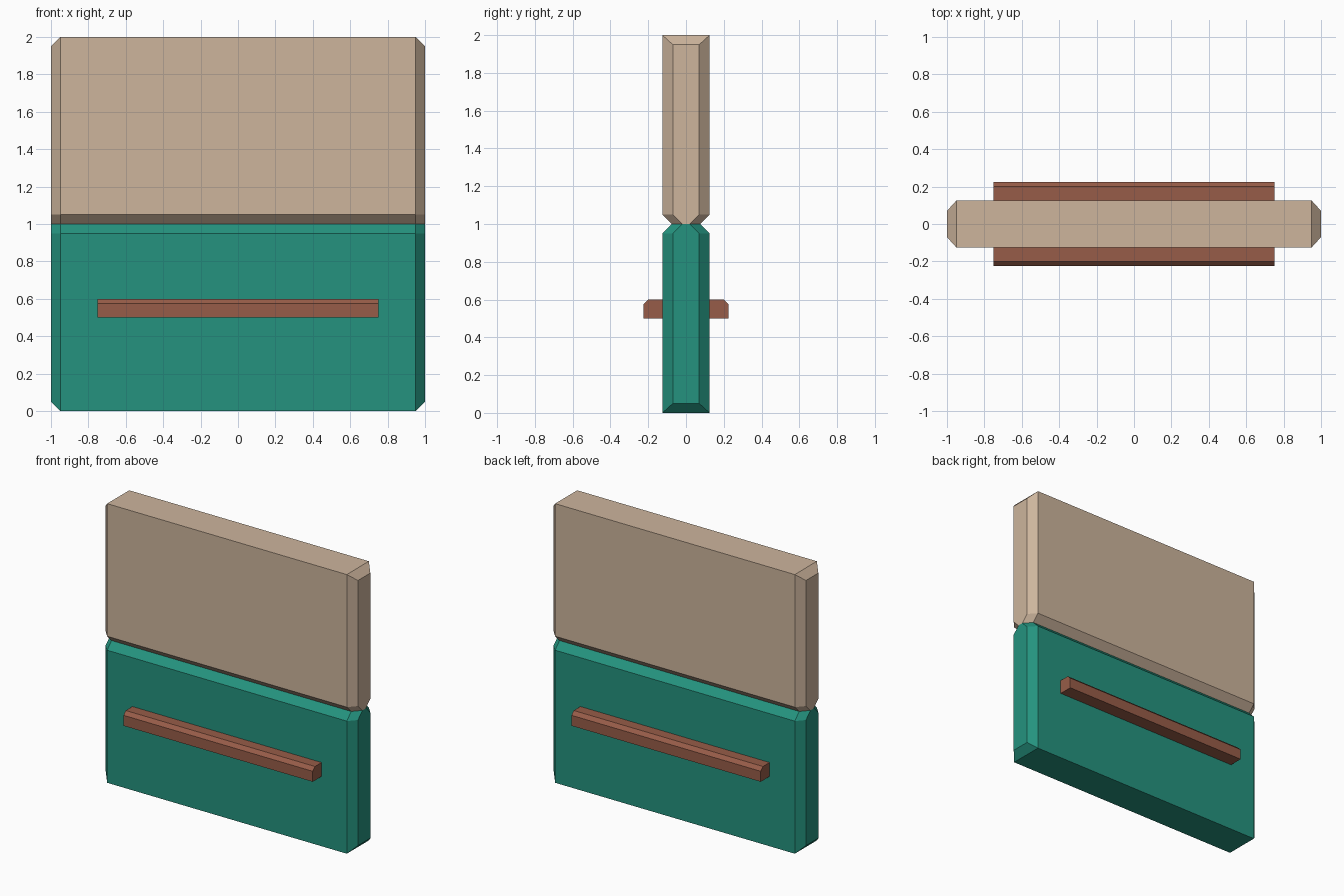
import bpy, bmesh, math

if "Cube" in bpy.data.objects:
    bpy.data.objects.remove(bpy.data.objects["Cube"])


def material(name, color):
    m = bpy.data.materials.new(name)
    m.diffuse_color = (*color, 1)
    m.use_nodes = True
    m.node_tree.nodes["Principled BSDF"].inputs["Base Color"].default_value = m.diffuse_color
    return m


tan = material("tan", (0.61, 0.46, 0.335))
teal = material("teal", (0.018, 0.29, 0.21))
brown = material("reddish_brown", (0.31, 0.108, 0.065))


def hull(name, points, mat):
    """Convex solid around the points, with coplanar triangles merged."""
    bm = bmesh.new()
    verts = [bm.verts.new(p) for p in points]
    bmesh.ops.convex_hull(bm, input=verts)
    bmesh.ops.dissolve_limit(bm, angle_limit=math.radians(0.5),
                             verts=bm.verts[:], edges=bm.edges[:])
    bmesh.ops.recalc_face_normals(bm, faces=bm.faces[:])
    mesh = bpy.data.meshes.new(name)
    bm.to_mesh(mesh)
    bm.free()
    mesh.materials.append(mat)
    obj = bpy.data.objects.new(name, mesh)
    bpy.context.collection.objects.link(obj)
    return obj


# Panels: one chamfered corner, mirrored to all four sides;
# height is measured from the outer end towards the middle joint
corner = [(0.95, 0.125, 0), (1, 0.07, 0.05),
          (0.95, 0.125, 0.95), (1, 0.07, 0.95),
          (0.95, 0.075, 1), (1, 0.02, 1)]


def panel(name, base, direction, mat):
    pts = [(sx * x, sy * y, base + direction * z)
           for x, y, z in corner for sx in (-1, 1) for sy in (-1, 1)]
    return hull(name, pts, mat)


panel("lower_panel", 0, 1, teal)
panel("upper_panel", 2, -1, tan)

# Rails: bars on front and back with a chamfered upper outer edge
profile = [(0.12, 0.5), (0.225, 0.5), (0.225, 0.575), (0.2, 0.6), (0.12, 0.6)]
for name, side in (("front_rail", -1), ("back_rail", 1)):
    hull(name, [(x, side * y, z) for y, z in profile for x in (-0.75, 0.75)], brown)
